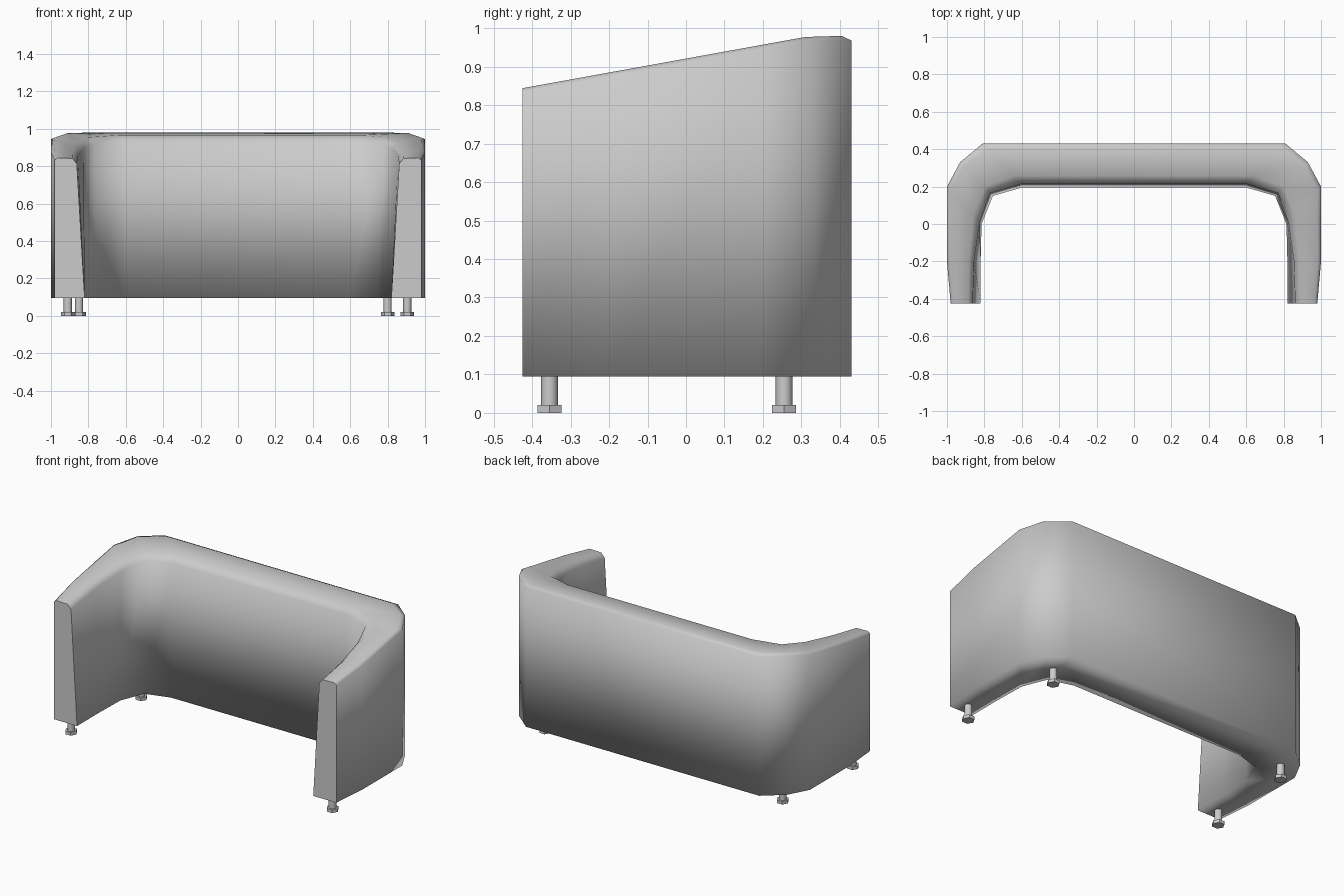
import bpy, bmesh
from mathutils import Matrix, Vector

if "Cube" in bpy.data.objects:
    bpy.data.objects.remove(bpy.data.objects["Cube"])


def finish(bm, name):
    bmesh.ops.recalc_face_normals(bm, faces=bm.faces[:])
    me = bpy.data.meshes.new(name)
    bm.to_mesh(me)
    bm.free()
    ob = bpy.data.objects.new(name, me)
    bpy.context.collection.objects.link(ob)
    return ob


def top_z(y):
    # arms slope up to a level back rail
    return min(0.98, 0.921 + 0.181 * y)


# Right half stations: outer point, inner bottom point, inner top point (plan view)
BOTTOM = 0.095
half = [
    ((0.98, -0.425), (0.82, -0.425), (0.862, -0.425)),
    ((1.00, -0.20), (0.82, -0.20), (0.855, -0.20)),
    ((1.00, 0.20), (0.815, 0.00), (0.825, 0.01)),
    ((0.93, 0.33), (0.755, 0.15), (0.77, 0.165)),
    ((0.81, 0.43), (0.60, 0.195), (0.60, 0.215)),
]


def section(outer, inner, inner_top):
    o, i, t = Vector(outer), Vector(inner), Vector(inner_top)
    a, b = o.lerp(t, 0.12), o.lerp(t, 0.8)
    rise = top_z(o.y)
    return [(o.x, o.y, BOTTOM), (o.x, o.y, rise - 0.012),
            (a.x, a.y, top_z(a.y)), (b.x, b.y, top_z(b.y) - 0.002),
            (t.x, t.y, top_z(t.y) - 0.03), (i.x, i.y, BOTTOM)]


# Upholstered U-shaped shell, lofted from arm to arm
right = [section(*s) for s in half]
left = [[(-x, y, z) for x, y, z in s] for s in reversed(right)]
bm = bmesh.new()
rings = [[bm.verts.new(p) for p in s] for s in right + left]
n = len(rings[0])
for r0, r1 in zip(rings, rings[1:]):
    for k in range(n):
        bm.faces.new((r0[k], r0[(k + 1) % n], r1[(k + 1) % n], r1[k])).smooth = True
for ring in (rings[0], rings[-1]):
    cap = bm.faces.new(ring)
    for e in cap.edges:
        e.smooth = False
finish(bm, "back_and_arms")


# Legs: round stem on a hexagonal foot
def leg(name, x, y):
    bm = bmesh.new()
    for radius, sides, z0, z1 in ((0.022, 12, 0.02, 0.105), (0.036, 6, 0.0, 0.02)):
        made = bmesh.ops.create_cone(
            bm, cap_ends=True, segments=sides, radius1=radius, radius2=radius, depth=z1 - z0,
            matrix=Matrix.Translation((x, y, (z0 + z1) / 2)) @ Matrix.Rotation(1.5708, 4, 'Z'))
        if sides > 6:
            for f in {f for v in made["verts"] for f in v.link_faces}:
                if len(f.verts) == 4:
                    f.smooth = True
                else:
                    for e in f.edges:
                        e.smooth = False
    finish(bm, name)


leg("front_leg_right", 0.905, -0.355)
leg("front_leg_left", -0.91, -0.355)
leg("back_leg_right", 0.80, 0.255)
leg("back_leg_left", -0.85, 0.255)
